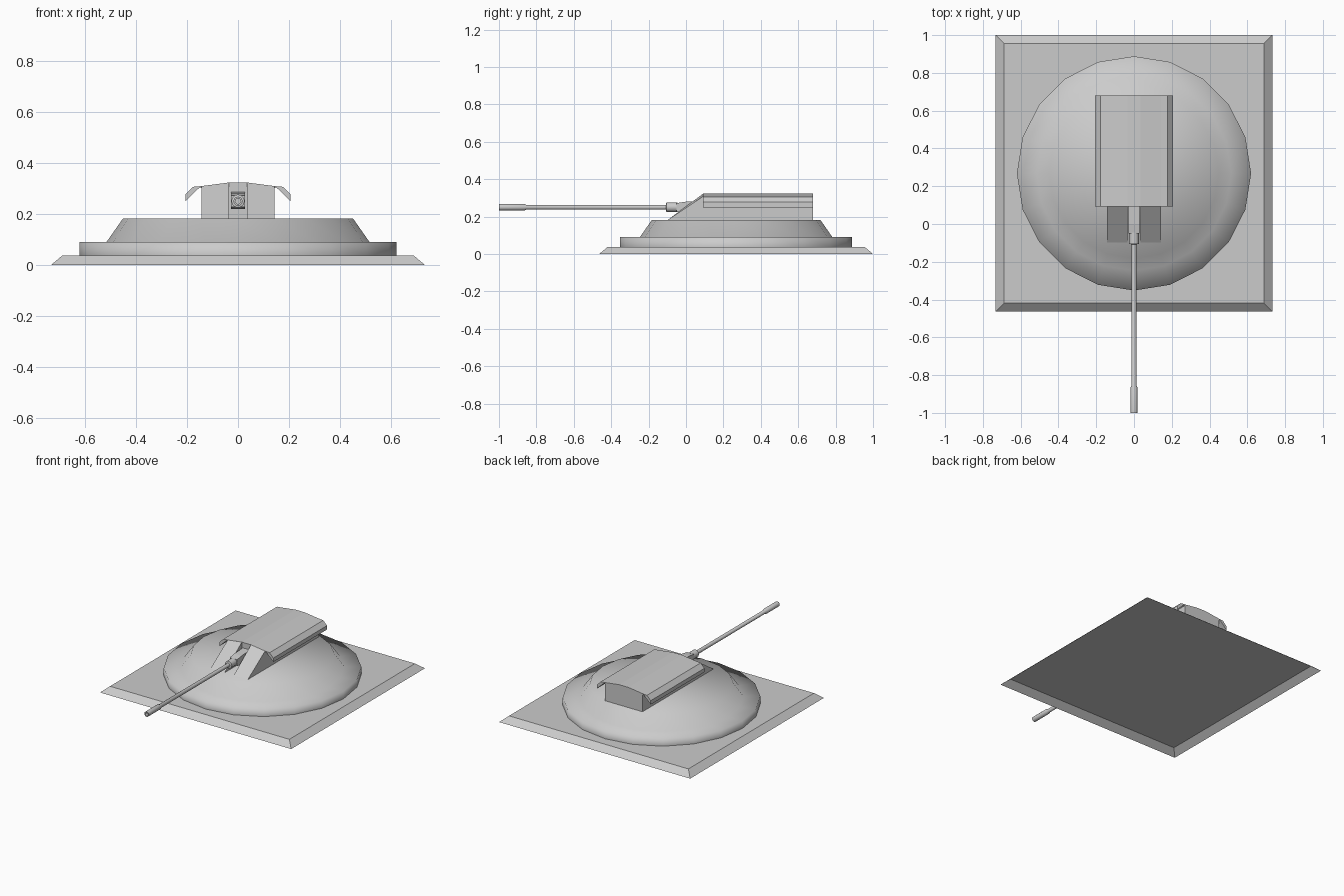
import bpy, bmesh, math
from mathutils import Matrix

if "Cube" in bpy.data.objects:
    bpy.data.objects.remove(bpy.data.objects["Cube"])


def finish(name, bm, smooth=None):
    bmesh.ops.recalc_face_normals(bm, faces=bm.faces)
    me = bpy.data.meshes.new(name)
    bm.to_mesh(me)
    bm.free()
    ob = bpy.data.objects.new(name, me)
    bpy.context.collection.objects.link(ob)
    if smooth:
        bpy.ops.object.select_all(action='DESELECT')
        ob.select_set(True)
        bpy.context.view_layer.objects.active = ob
        bpy.ops.object.shade_smooth_by_angle(angle=math.radians(smooth))
    return ob


def lathe(name, profile, sides, matrix, smooth, start_cap=True):
    """Rings of (radius, height) about local z."""
    bm = bmesh.new()
    rings = [[bm.verts.new((r * math.sin(2 * math.pi * i / sides),
                            r * math.cos(2 * math.pi * i / sides), h))
              for i in range(sides)] for r, h in profile]
    for a, b in zip(rings, rings[1:]):
        for i in range(sides):
            j = (i + 1) % sides
            bm.faces.new((a[i], a[j], b[j], b[i]))
    if start_cap:
        bm.faces.new(rings[0])
    bm.faces.new(rings[-1])
    bm.transform(matrix)
    return finish(name, bm, smooth)


def extrude(name, points, place, start, end, skip=()):
    """Extrude a closed 2D profile; skip lists profile edges left open."""
    bm = bmesh.new()
    a = [bm.verts.new(place(u, v, start)) for u, v in points]
    b = [bm.verts.new(place(u, v, end)) for u, v in points]
    bm.faces.new(a)
    bm.faces.new(b)
    for i in range(len(a)):
        if i not in skip:
            j = (i + 1) % len(a)
            bm.faces.new((a[i], a[j], b[j], b[i]))
    return finish(name, bm)


def along_x(y, z, x):
    return (x, y, z)


def along_y(x, z, y):
    return (x, y, z)


def under_roof(y, z, x):
    """Like along_x, but the upper corner follows the roof pitch."""
    return (x, y, z if z < 0.3 else 0.323 - (abs(x) - 0.035) * 0.13)


CY, TOP = 0.268, 0.183

# Square ground plate with sloping rim, open underneath
bm = bmesh.new()
bmesh.ops.create_cube(bm, size=1)
for v in bm.verts:
    half = 0.732 if v.co.z < 0 else 0.687
    v.co = (math.copysign(half, v.co.x), CY + math.copysign(half, v.co.y),
            0 if v.co.z < 0 else 0.038)
bottom = [f for f in bm.faces if all(v.co.z == 0 for v in f.verts)]
bmesh.ops.delete(bm, geom=bottom, context='FACES_ONLY')
finish("ground_plate", bm)

# Round step and tapered mound in one smooth shell
lathe("mound", [(0.62, 0.038), (0.62, 0.09), (0.515, 0.09), (0.45, TOP)],
      20, Matrix.Translation((0, CY, 0)), 180, start_cap=False)

# Bunker: pitched roof with drooping side flaps and straight walls
half = [(0.035, 0.323), (0.143, 0.309), (0.177, 0.306), (0.206, 0.277),
        (0.206, 0.25), (0.15, 0.304), (0.143, 0.30), (0.143, TOP)]
extrude("bunker", half + [(-x, z) for x, z in reversed(half)], along_y,
        0.092, 0.68, skip=(len(half) - 1,))

# Sloping front cheeks either side of the gun slot
for side, s in (("left", -1), ("right", 1)):
    extrude(side + "_front_cheek", [(-0.097, TOP), (0.092, 0.32), (0.092, TOP)],
            under_roof, s * 0.035, s * 0.143, skip=(1, 2))

# Gun cradle in the slot
extrude("gun_cradle", [(-0.05, 0.228), (-0.05, 0.272), (0.0, 0.28),
                       (0.092, 0.285), (0.092, 0.22), (0.0, 0.22)],
        along_x, -0.028, 0.028, skip=(3,))

# Gun barrel with collar, thicker muzzle and bore, pointing to -y
forward = Matrix.Translation((0, 0, 0.25)) @ Matrix.Rotation(math.radians(90), 4, 'X')
lathe("gun_barrel",
      [(0.026, 0.045), (0.026, 0.105), (0.013, 0.108), (0.013, 0.855),
       (0.018, 0.865), (0.018, 1.0), (0.011, 1.0), (0.011, 0.93)],
      12, forward, 60)
